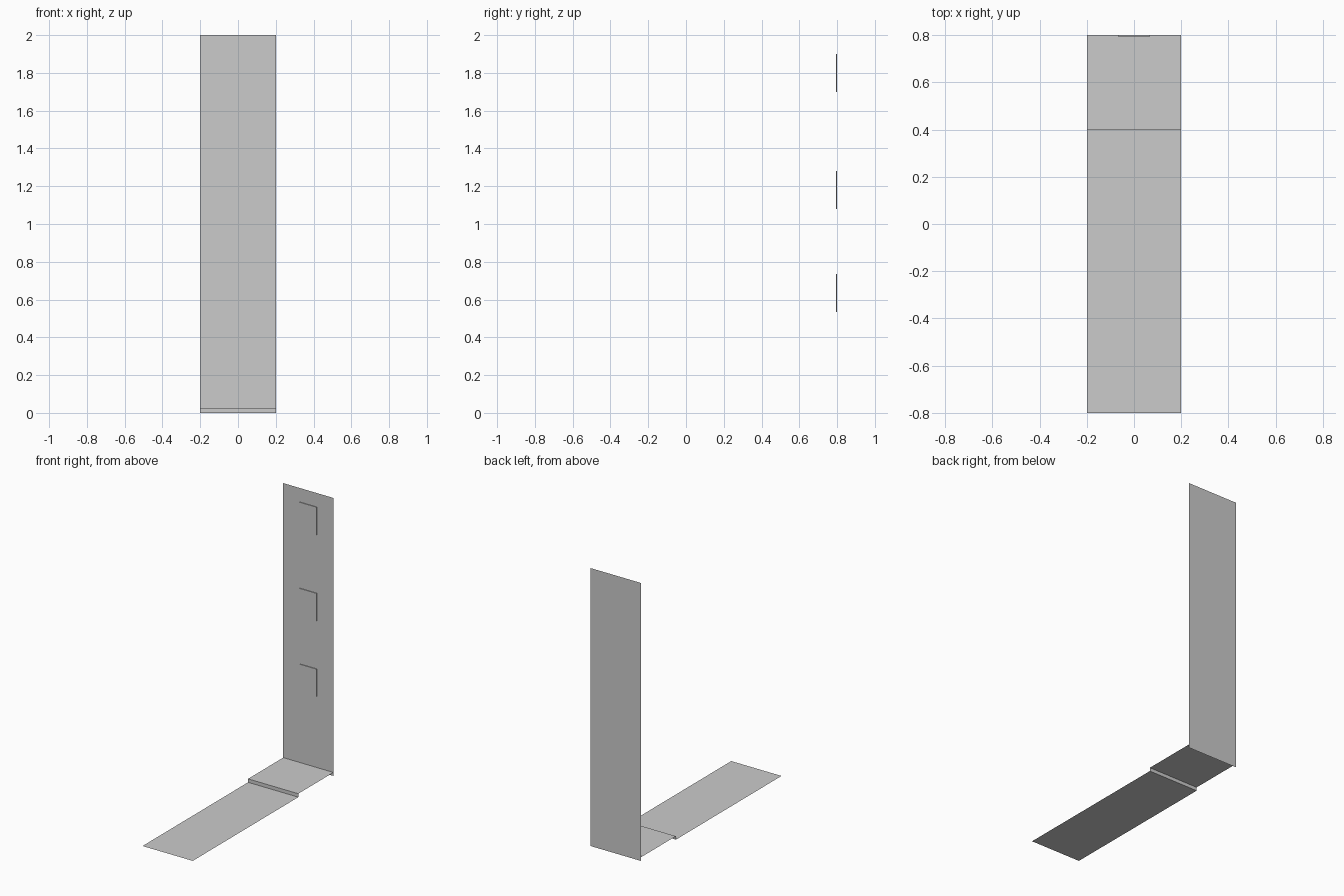
import bpy

if "Cube" in bpy.data.objects:
    bpy.data.objects.remove(bpy.data.objects["Cube"])

W = 0.20       # half width
STEP = 0.025   # step height


def sheet(name, verts, faces):
    mesh = bpy.data.meshes.new(name)
    mesh.from_pydata(verts, [], faces)
    mesh.update()
    obj = bpy.data.objects.new(name, mesh)
    bpy.context.collection.objects.link(obj)
    return obj


# Floor: lower run, low riser and raised landing as one folded sheet
profile = [(-0.8, 0), (0.4, 0), (0.4, STEP), (0.8, STEP)]
verts = [(x, y, z) for y, z in profile for x in (-W, W)]
faces = [(2 * i, 2 * i + 1, 2 * i + 3, 2 * i + 2) for i in range(3)]
sheet("stepped_floor", verts, faces)

# Upright back panel
sheet("back_panel",
      [(-W, 0.8, 0), (W, 0.8, 0), (W, 0.8, 2), (-W, 0.8, 2)], [(0, 1, 2, 3)])

# Thin raised plates on the panel
for i, z in enumerate((0.635, 1.18, 1.80)):
    bpy.ops.mesh.primitive_cube_add(size=1, location=(0, 0.7975, z))
    plate = bpy.context.object
    plate.name = f"wall_plate_{i + 1}"
    plate.scale = (0.135, 0.005, 0.20)
